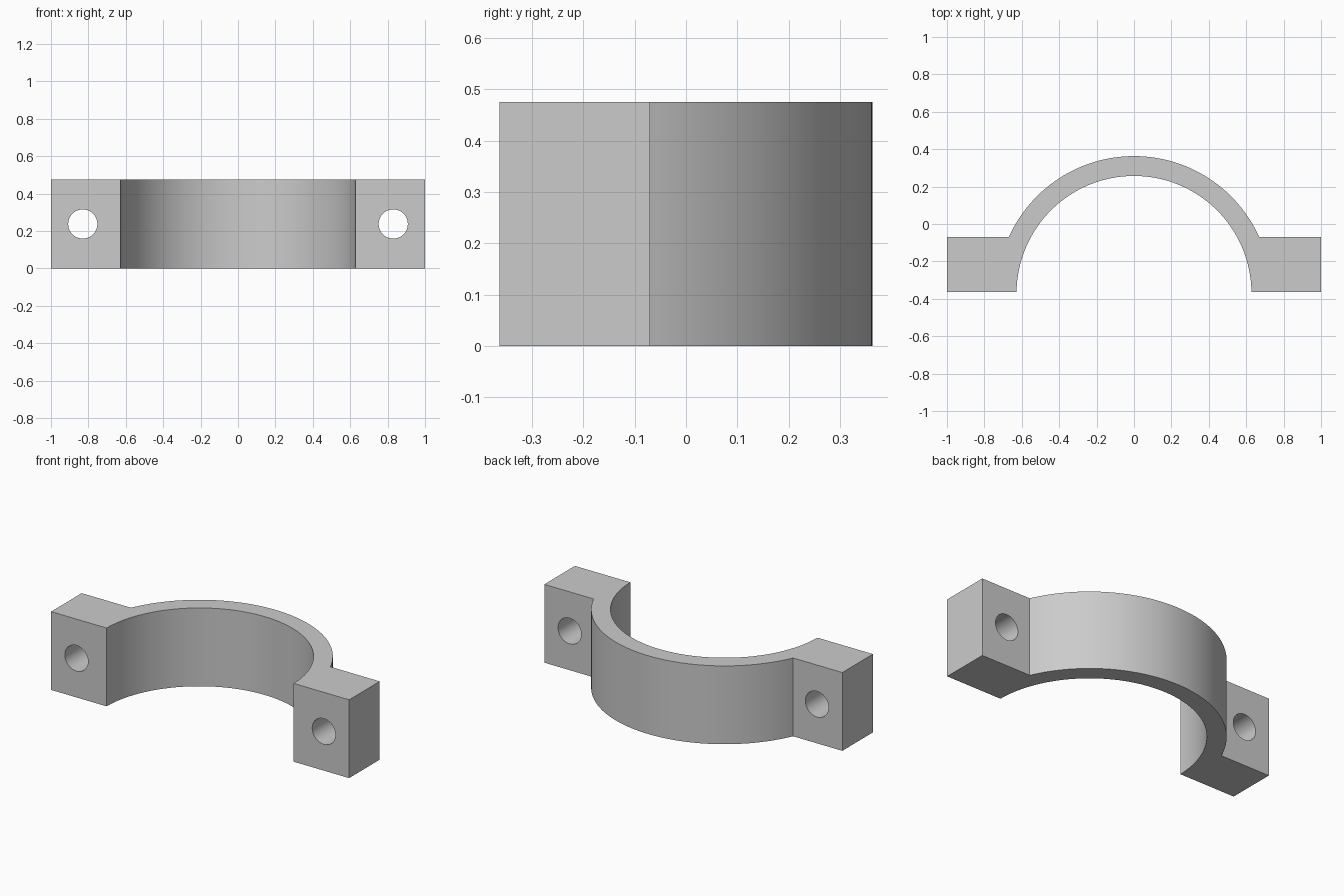
import bpy, bmesh, math

HEIGHT = 0.475
FRONT, LUG_BACK, BACK = -0.363, -0.07, 0.363
INNER_R, OUTER_R = 0.628, 0.734
CENTRE_Y = BACK - OUTER_R
HOLE_X, HOLE_R = 0.83, 0.078
STEPS = 64

cube = bpy.data.objects.get("Cube")
if cube:
    bpy.data.objects.remove(cube)

grey = bpy.data.materials.new("plain_grey")
grey.use_nodes = True
colour = (0.6, 0.6, 0.6, 1)
grey.diffuse_color = colour
grey.node_tree.nodes["Principled BSDF"].inputs["Base Color"].default_value = colour


def arc(radius, end_y):
    """Points over the crown, from the +x end to the -x end, both at end_y."""
    start = math.asin((end_y - CENTRE_Y) / radius)
    angles = [start + (math.pi - 2 * start) * i / STEPS for i in range(STEPS + 1)]
    return [(radius * math.cos(a), CENTRE_Y + radius * math.sin(a)) for a in angles]


# Half ring and both lugs as one extruded profile
outline = [(1, FRONT), (1, LUG_BACK)] + arc(OUTER_R, LUG_BACK)
outline += [(-1, LUG_BACK), (-1, FRONT)] + arc(INNER_R, FRONT)[::-1]
bm = bmesh.new()
base = bm.faces.new([bm.verts.new((x, y, 0)) for x, y in outline])
top = bmesh.ops.extrude_face_region(bm, geom=[base])["geom"]
bmesh.ops.translate(bm, vec=(0, 0, HEIGHT),
                    verts=[v for v in top if isinstance(v, bmesh.types.BMVert)])
bmesh.ops.recalc_face_normals(bm, faces=bm.faces)
mesh = bpy.data.meshes.new("clamp_half")
bm.to_mesh(mesh)
bm.free()
mesh.materials.append(grey)
clamp = bpy.data.objects.new("clamp_half", mesh)
bpy.context.collection.objects.link(clamp)
bpy.context.view_layer.objects.active = clamp

# Bolt holes through the lugs
for side, name in ((1, "left"), (-1, "right")):
    bpy.ops.mesh.primitive_cylinder_add(
        vertices=48, radius=HOLE_R, depth=1, rotation=(math.pi / 2, 0, 0),
        location=(side * HOLE_X, (FRONT + LUG_BACK) / 2, HEIGHT / 2))
    cutter = bpy.context.object
    cutter.name = name + "_hole_cutter"
    cutter.hide_render = True
    cutter.data.materials.append(grey)
    hole = clamp.modifiers.new(name + "_bolt_hole", "BOOLEAN")
    hole.operation = "DIFFERENCE"
    hole.solver = "EXACT"
    hole.object = cutter
    bpy.context.view_layer.objects.active = clamp
    bpy.ops.object.modifier_apply(modifier=hole.name)
    bpy.data.objects.remove(cutter)

# Smooth the curved walls, keep the edges crisp
bpy.ops.object.select_all(action="DESELECT")
clamp.select_set(True)
bpy.context.view_layer.objects.active = clamp
bpy.ops.object.shade_smooth_by_angle(angle=math.radians(25))
